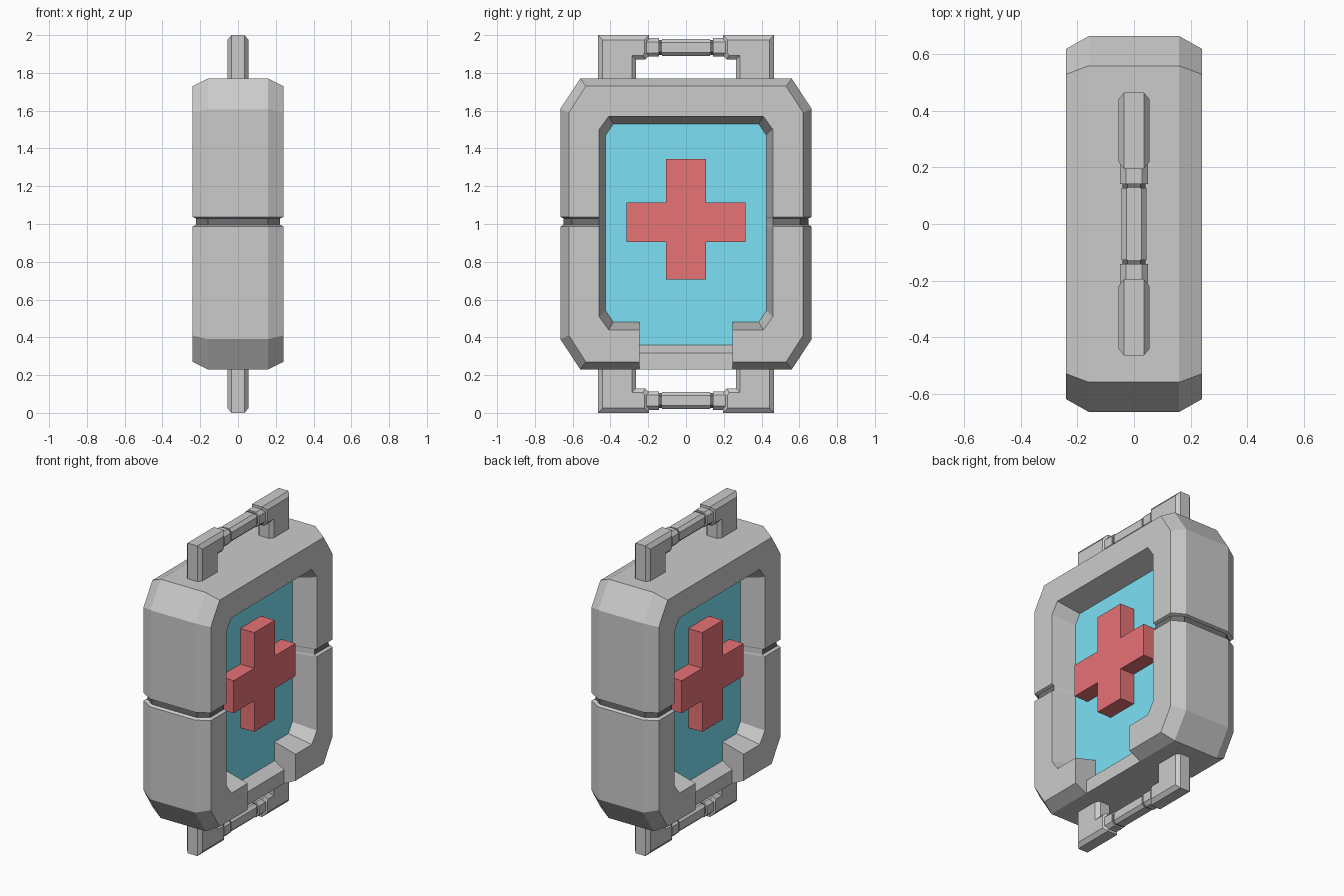
import bpy, bmesh
from mathutils import Vector

if "Cube" in bpy.data.objects:
    bpy.data.objects.remove(bpy.data.objects["Cube"])


def material(name, rgb):
    m = bpy.data.materials.new(name)
    m.diffuse_color = (*rgb, 1)
    m.use_nodes = True
    m.node_tree.nodes["Principled BSDF"].inputs["Base Color"].default_value = m.diffuse_color
    return m


RED = material("red", (0.8, 0.17, 0.18))
BLUE = material("blue", (0.2, 0.75, 0.91))
DARK = material("dark", (0.16, 0.16, 0.17))
GREY = material("grey", (0.8, 0.8, 0.8))


def loft(rings, loop=False):
    """Skin a list of point rings; cap the ends, or join last to first."""
    bm = bmesh.new()
    vs = [[bm.verts.new(p) for p in r] for r in rings]
    n = len(vs[0])
    pairs = list(zip(vs, vs[1:])) + ([(vs[-1], vs[0])] if loop else [])
    for a, b in pairs:
        for i in range(n):
            j = (i + 1) % n
            bm.faces.new((a[i], a[j], b[j], b[i]))
    if not loop:
        bm.faces.new(vs[0])
        bm.faces.new(vs[-1])
    bmesh.ops.recalc_face_normals(bm, faces=bm.faces)
    return bm


def make(name, bm, *mats):
    me = bpy.data.meshes.new(name)
    bm.to_mesh(me)
    bm.free()
    for m in mats:
        me.materials.append(m)
    ob = bpy.data.objects.new(name, me)
    bpy.context.collection.objects.link(ob)
    return ob


def octagon(x, hy, z0, z1, cy, cz):
    """Rectangle with cut corners in the YZ plane."""
    half = [(hy - cy, z0), (hy, z0 + cz), (hy, z1 - cz), (hy - cy, z1)]
    return [(x, y, z) for y, z in half] + [(x, -y, z) for y, z in reversed(half)]


def at_x(x, pts):
    return [(x, y, z) for y, z in pts]


# Frame: chamfered octagonal ring, outer skin then back through the opening
outer_mid = (0.665, 0.23, 1.77, 0.105, 0.16)
outer_face = (0.62, 0.27, 1.73, 0.09, 0.14)
open_face = (0.46, 0.44, 1.57, 0.05, 0.07)
open_deep = (0.425, 0.48, 1.53, 0.04, 0.06)
frame_rings = [octagon(x, *s) for x, s in (
    (-0.24, outer_face), (-0.16, outer_mid), (0.16, outer_mid), (0.24, outer_face),
    (0.24, open_face), (0.09, open_deep), (-0.09, open_deep), (-0.24, open_face))]
bm = loft(frame_rings, loop=True)

# Dark seam around the middle of the frame
for z in (0.987, 0.996, 1.030, 1.037):
    bmesh.ops.bisect_plane(bm, geom=bm.verts[:] + bm.edges[:] + bm.faces[:],
                           plane_co=(0, 0, z), plane_no=(0, 0, 1))
for f in bm.faces:
    c = f.calc_center_median()
    if 0.996 < c.z < 1.030 and abs(c.y) > 0.45:
        f.material_index = 1
for v in bm.verts:
    if 0.99 < v.co.z < 1.033:
        if abs(v.co.x) > 0.2:
            v.co.x -= 0.017 if v.co.x > 0 else -0.017
        if abs(v.co.y) > 0.5:
            v.co.y -= 0.017 if v.co.y > 0 else -0.017
frame = make("frame", bm, GREY, DARK)

# Notch with sloped ledge at the bottom of each face
notch = [(0.088, 0.6), (0.088, 0.36), (0.158, 0.318), (0.158, 0.1), (0.4, 0.1), (0.4, 0.6)]
for side, s in (("right", 1), ("left", -1)):
    cutter = make("notch_cutter_" + side,
                  loft([[(s * x, y, z) for x, z in notch] for y in (-0.245, 0.245)]))
    cutter.hide_render = True
    mod = frame.modifiers.new("notch_" + side, 'BOOLEAN')
    mod.operation = 'DIFFERENCE'
    mod.solver = 'EXACT'
    mod.object = cutter
    bpy.context.view_layer.objects.active = frame
    bpy.ops.object.modifier_apply(modifier=mod.name)
    bpy.data.objects.remove(cutter)

# Blue panel filling the opening, with a tab running down into the notch
half = [(0.245, 0.358), (0.245, 0.48), (0.385, 0.48), (0.425, 0.54),
        (0.425, 1.47), (0.385, 1.53)]
panel = half + [(-y, z) for y, z in reversed(half)]
make("panel", loft([at_x(x, panel) for x in (-0.09, 0.09)]), BLUE)

# Raised red cross on each face
right = [(0.105, 0.705), (0.105, 0.905), (0.315, 0.905),
         (0.315, 1.115), (0.105, 1.115), (0.105, 1.345)]
cross = right + [(-y, z) for y, z in reversed(right)]
for side, s in (("right", 1), ("left", -1)):
    make("cross_" + side, loft([at_x(s * x, cross) for x in (0.08, 0.19)]), RED)

# Handles above and below: bent brackets holding a grip bar
bracket = [(0.465, 1.72), (0.465, 2.0), (0.195, 2.0), (0.195, 1.895),
           (0.215, 1.87), (0.265, 1.87), (0.265, 1.72)]
bracket_in = [(0.442, 1.72), (0.442, 1.975), (0.22, 1.975), (0.22, 1.908),
              (0.228, 1.892), (0.287, 1.892), (0.287, 1.72)]


def bar(name, y0, y1, r, mat):
    c = r * 0.58
    sec = [(r, -c), (r, c), (c, r), (-c, r), (-r, c), (-r, -c), (-c, -r), (c, -r)]
    return make(name, loft([[(x, y, z + 1.935) for x, z in sec] for y in (y0, y1)]), mat)


for level, flip in (("top", 1), ("bottom", -1)):
    parts = [bar(level + "_grip", -0.128, 0.128, 0.045, GREY)]
    for side, s in (("back", 1), ("front", -1)):
        tag = f"{level}_{side}_"
        rings = [at_x(-0.055, bracket_in), at_x(-0.035, bracket),
                 at_x(0.035, bracket), at_x(0.055, bracket_in)]
        rings = [[(x, s * y, z) for x, y, z in r] for r in rings]
        parts.append(make(tag + "bracket", loft(rings), GREY))
        parts.append(bar(tag + "band", s * 0.12, s * 0.15, 0.040, DARK))
        parts.append(bar(tag + "collar", s * 0.142, s * 0.21, 0.049, GREY))
    if flip < 0:
        for p in parts:
            for v in p.data.vertices:
                v.co.z = 2 - v.co.z
            p.data.flip_normals()
